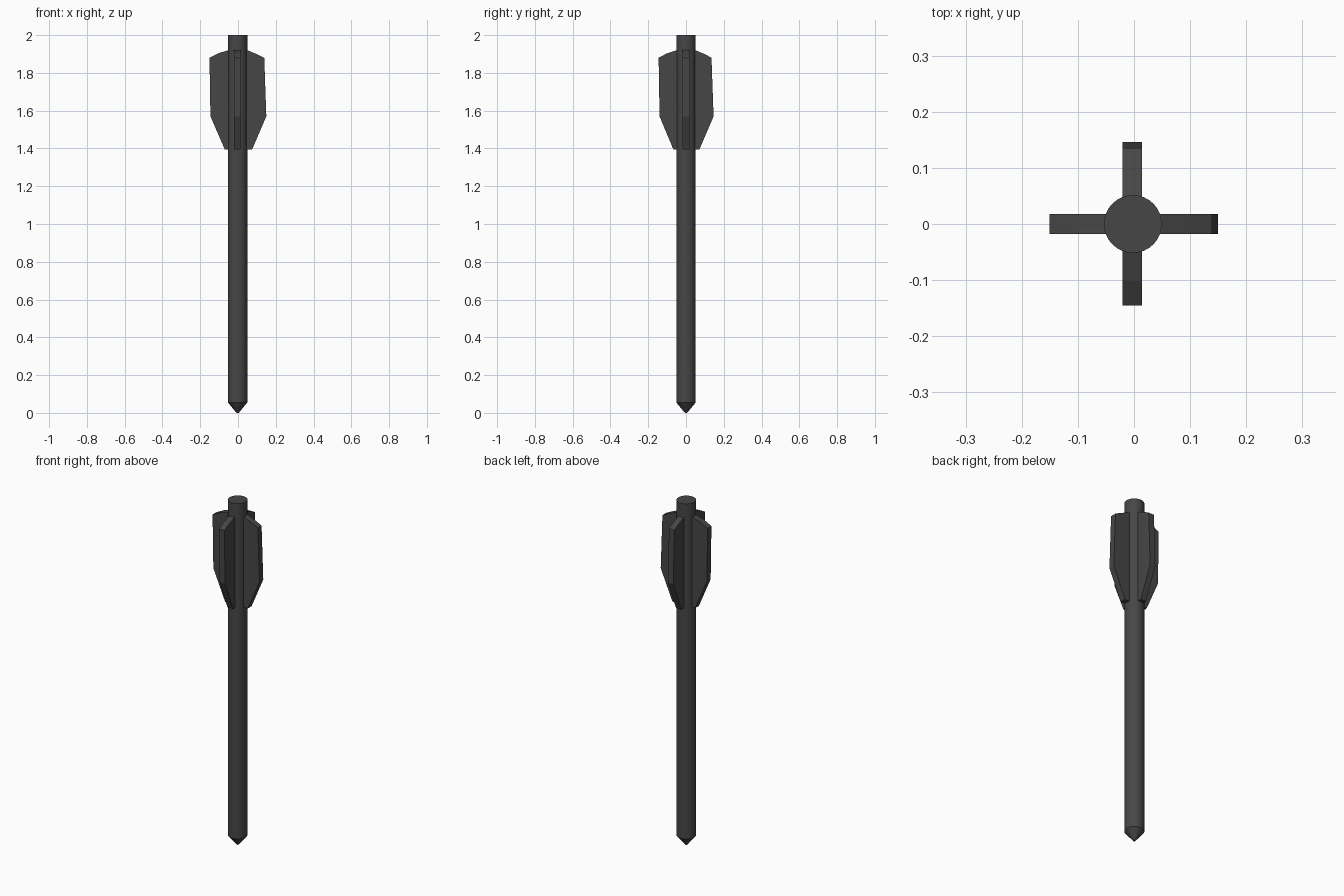
import bpy
import bmesh
import math
from mathutils import Matrix

cube = bpy.data.objects.get("Cube")
if cube:
    bpy.data.objects.remove(cube, do_unlink=True)

# Single dark grey material
grey = bpy.data.materials.new("dark_grey")
grey.use_nodes = True
colour = (0.062, 0.062, 0.062, 1)
grey.diffuse_color = colour
grey.node_tree.nodes["Principled BSDF"].inputs["Base Color"].default_value = colour

CENTRE_X = -0.002
RADIUS = 0.0515
SIDES = 32
HALF_THICK = 0.0175


def finish(bm, name):
    bmesh.ops.recalc_face_normals(bm, faces=bm.faces)
    mesh = bpy.data.meshes.new(name)
    bm.to_mesh(mesh)
    bm.free()
    mesh.materials.append(grey)
    obj = bpy.data.objects.new(name, mesh)
    bpy.context.collection.objects.link(obj)
    return obj


def lathe(name, profile):
    """Closed round body from (radius, height) rings."""
    bm = bmesh.new()
    rings = []
    for r, z in profile:
        angles = [2 * math.pi * i / SIDES for i in range(SIDES)]
        rings.append([bm.verts.new((CENTRE_X + r * math.cos(a), r * math.sin(a), z))
                      for a in angles])
    for low, high in zip(rings, rings[1:]):
        for i in range(SIDES):
            j = (i + 1) % SIDES
            bm.faces.new((low[i], low[j], high[j], high[i]))
    bm.faces.new(rings[0])
    bm.faces.new(rings[-1])
    obj = finish(bm, name)
    bpy.ops.object.select_all(action="DESELECT")
    obj.select_set(True)
    bpy.context.view_layer.objects.active = obj
    bpy.ops.object.shade_smooth_by_angle(angle=math.radians(30))


def fin(name, outline, degrees, offset):
    """Flat plate extruded from a (reach, height) outline, turned about z."""
    bm = bmesh.new()
    face = bm.faces.new([bm.verts.new((r, -HALF_THICK, z)) for r, z in outline])
    extruded = bmesh.ops.extrude_face_region(bm, geom=[face])["geom"]
    verts = [v for v in extruded if isinstance(v, bmesh.types.BMVert)]
    bmesh.ops.translate(bm, verts=verts, vec=(0, 2 * HALF_THICK, 0))
    turn = Matrix.Rotation(math.radians(degrees), 4, "Z")
    bmesh.ops.transform(bm, matrix=Matrix.Translation((offset, 0, 0)) @ turn,
                        verts=bm.verts)
    finish(bm, name)


# Shaft with its blunt conical tip
lathe("shaft", [(0.006, 0), (RADIUS, 0.055), (RADIUS, 2)])

# Fins: reach at the bottom, at the lower shoulder and at the top corner
fins = [
    ("left_fin", 0, 0, 0.075, 0.150, 0.139, 1.898),
    ("back_fin", 90, -0.003, 0.071, 0.146, 0.135, 1.898),
    ("right_fin", 180, 0, 0.070, 0.146, 0.151, 1.905),
    ("front_fin", 270, -0.003, 0.067, 0.140, 0.145, 1.903),
]
for name, degrees, offset, bottom, shoulder, top, bend in fins:
    outline = [(0.01, 1.395), (bottom, 1.395), (shoulder, 1.57), (top, 1.88),
               (0.102, bend), (0.05, 1.92), (0.01, 1.925)]
    fin(name, outline, degrees, offset)
